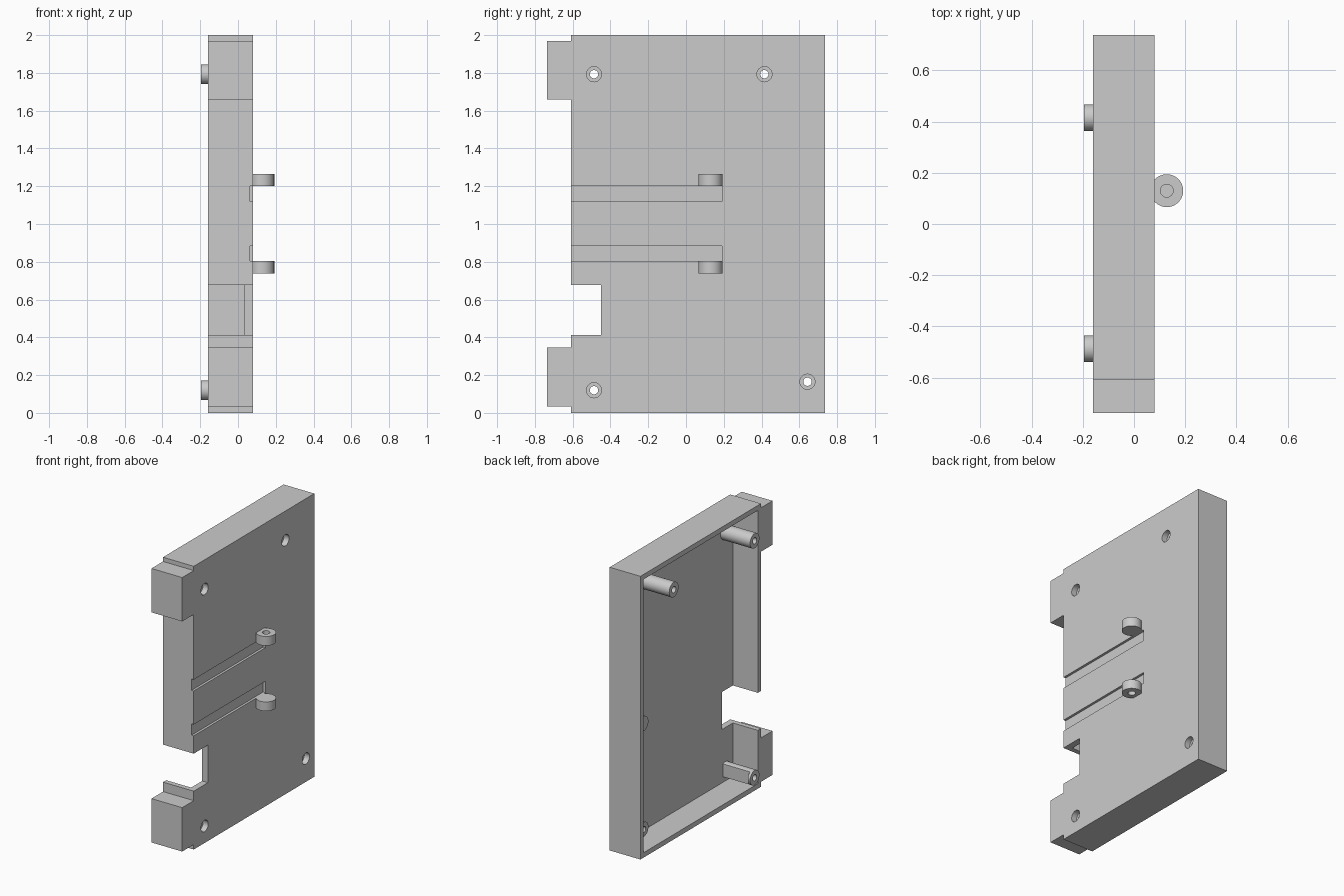
import bpy
from math import pi

old = bpy.data.objects.get("Cube")
if old:
    bpy.data.objects.remove(old, do_unlink=True)

grey = bpy.data.materials.new("plain grey")
grey.use_nodes = True
grey.diffuse_color = (0.6, 0.6, 0.6, 1)
grey.node_tree.nodes["Principled BSDF"].inputs["Base Color"].default_value = (0.6, 0.6, 0.6, 1)


def box(name, x, y, z):
    """Box from (min, max) ranges on each axis."""
    bpy.ops.mesh.primitive_cube_add(size=1)
    ob = bpy.context.object
    ob.name = name
    for v in ob.data.vertices:
        v.co = [r[0] if c < 0 else r[1] for c, r in zip(v.co, (x, y, z))]
    ob.data.materials.append(grey)
    return ob


def rod(name, axis, centre, radius, span):
    """Cylinder along x or z; centre gives the two other coordinates."""
    mid = sum(span) / 2
    if axis == "x":
        loc, rot = (mid, *centre), (0, pi / 2, 0)
    else:
        loc, rot = (*centre, mid), (0, 0, 0)
    bpy.ops.mesh.primitive_cylinder_add(vertices=48, radius=radius,
                                        depth=span[1] - span[0], location=loc, rotation=rot)
    ob = bpy.context.object
    ob.name = name
    ob.data.materials.append(grey)
    return ob


def combine(ob, others, operation="DIFFERENCE"):
    for other in others:
        mod = ob.modifiers.new("join_or_cut", "BOOLEAN")
        mod.operation, mod.object, mod.solver = operation, other, "EXACT"
        bpy.context.view_layer.objects.active = ob
        bpy.ops.object.modifier_apply(modifier=mod.name)
        bpy.data.objects.remove(other, do_unlink=True)


def smooth(ob):
    bpy.ops.object.select_all(action="DESELECT")
    ob.select_set(True)
    bpy.context.view_layer.objects.active = ob
    bpy.ops.object.shade_smooth_by_angle(angle=pi / 6)


BACK, INNER, FACE = -0.16, 0.035, 0.08     # depth levels of the tray along x
FRONT, REAR, WALL = -0.608, 0.737, 0.035
TIP, SHORT_TIP = -0.196, -0.12

# Open tray with two solid tabs on the front edge
case = box("case_tray", (BACK, FACE), (FRONT, REAR), (0, 2))
combine(case, [box("cavity", (-0.4, INNER), (FRONT + WALL, REAR - WALL), (WALL, 2 - WALL))])
for z in ((0.035, 0.345), (1.66, 1.97)):
    combine(case, [box("tab", (BACK, FACE), (-0.737, FRONT), z)], "UNION")

# Cable notch and two shallow slots in the plate
combine(case, [box("notch", (-0.4, 0.4), (-0.9, -0.45), (0.412, 0.677))])
for z in ((0.803, 0.883), (1.12, 1.2)):
    combine(case, [box("slot", (0.063, 0.4), (-0.9, 0.19), z)])

# Screw posts: name, y, z, tip
posts = (("upper_front_post", -0.487, 1.793, TIP),
         ("upper_rear_post", 0.415, 1.793, TIP),
         ("lower_front_post", -0.487, 0.12, TIP),
         ("lower_rear_post", 0.643, 0.165, SHORT_TIP))
for name, y, z, tip in posts:
    post = rod(name, "x", (y, z), 0.052, (tip, INNER))
    if name == "lower_front_post":         # flat side facing the rear
        combine(post, [box("flat", (BACK - 0.018, 0.2), (-0.462, 0), (0, 0.3))])
    for body in (post, case):
        combine(body, [rod("bore", "x", (y, z), 0.022, (-0.4, 0.4)),
                       rod("counterbore", "x", (y, z), 0.04, (0.04, 0.4))])
    smooth(post)

# Plain support peg without a bore
smooth(rod("support_peg", "x", (0.643, 0.912), 0.052, (SHORT_TIP, INNER)))

# Two discs on the outer face, each with a blind hole facing away from the slots
for name, span, hole in (("upper_disc", (1.2, 1.265), (1.235, 1.4)),
                         ("lower_disc", (0.738, 0.803), (0.6, 0.768))):
    disc = rod(name, "z", (0.128, 0.13), 0.064, span)
    combine(disc, [rod("blind_hole", "z", (0.128, 0.13), 0.025, hole)])
    smooth(disc)
smooth(case)
